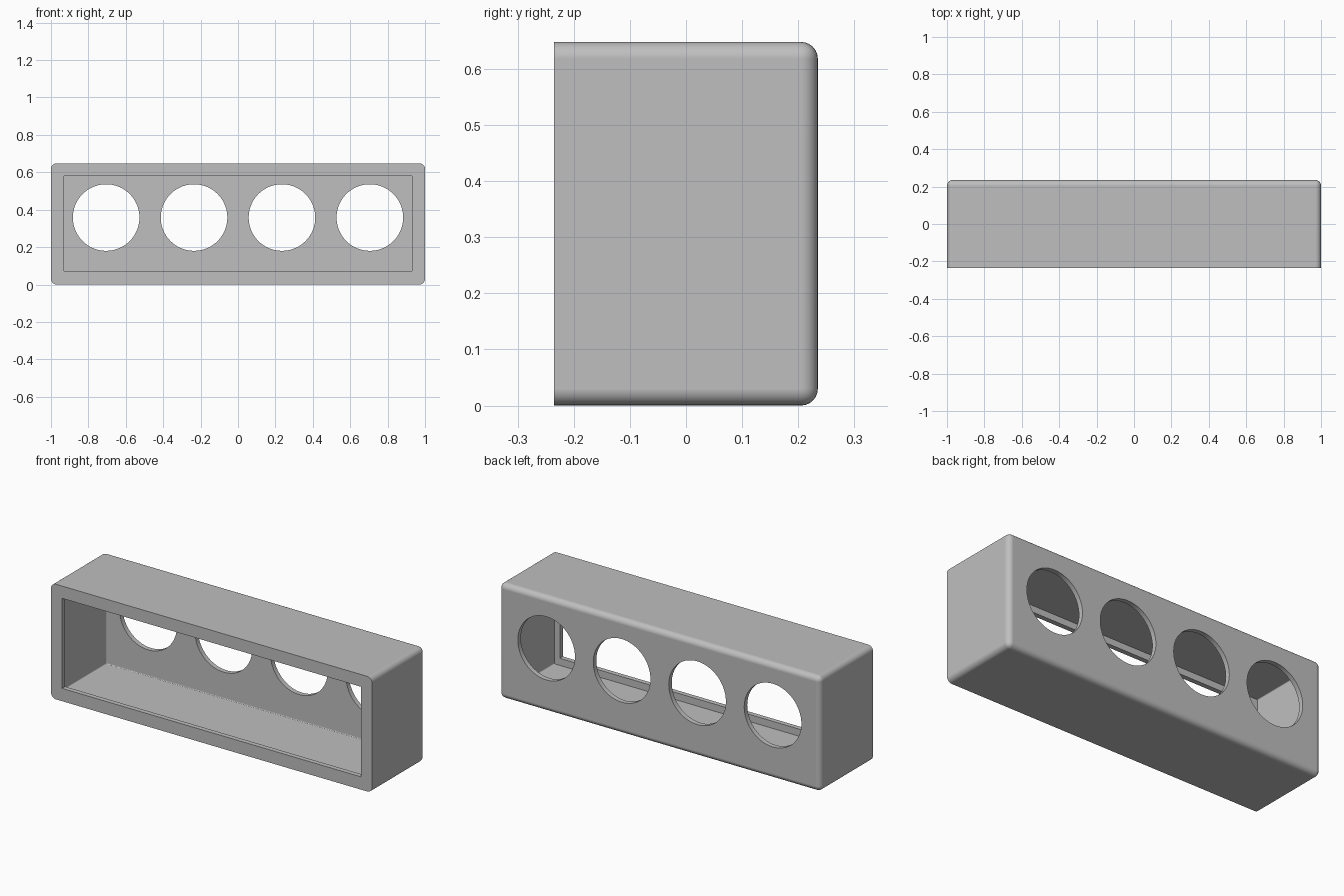
import bpy
import bmesh
import math
from mathutils import Matrix, Vector

cube = bpy.data.objects.get("Cube")
if cube:
    bpy.data.objects.remove(cube, do_unlink=True)

WIDTH, DEPTH, HEIGHT = 2.0, 0.47, 0.648
WALL = 0.035        # side, top and bottom shell
PLATE = 0.027       # back panel and front lip
FRAME = 0.069       # visible border around the front opening
HOLE_RADIUS, HOLE_Z, HOLE_STEP = 0.178, 0.358, 0.47

grey = bpy.data.materials.new("plain grey")
grey.use_nodes = True
colour = (0.52, 0.52, 0.52, 1)
grey.diffuse_color = colour
grey.node_tree.nodes["Principled BSDF"].inputs["Base Color"].default_value = colour


def add_object(name, bm):
    mesh = bpy.data.meshes.new(name)
    bmesh.ops.recalc_face_normals(bm, faces=bm.faces)
    bm.to_mesh(mesh)
    bm.free()
    obj = bpy.data.objects.new(name, mesh)
    bpy.context.collection.objects.link(obj)
    mesh.materials.append(grey)
    return obj


def rounded_box(name, low, high, radius=0, segments=6):
    """Box whose edges are all rounded except those around its front face."""
    low, high = Vector(low), Vector(high)
    bm = bmesh.new()
    place = Matrix.Translation((low + high) / 2) @ Matrix.Diagonal((high - low).to_4d())
    bmesh.ops.create_cube(bm, size=1, matrix=place)
    if radius:
        edges = [e for e in bm.edges
                 if any(v.co.y > low.y + radius for v in e.verts)]
        bmesh.ops.bevel(bm, geom=edges, offset=radius, segments=segments,
                        profile=0.5, affect='EDGES')
    return add_object(name, bm)


def cut(target, cutter):
    cutter.hide_render = True
    mod = target.modifiers.new("cut", 'BOOLEAN')
    mod.operation = 'DIFFERENCE'
    mod.solver = 'EXACT'
    mod.object = cutter
    with bpy.context.temp_override(object=target, active_object=target):
        bpy.ops.object.modifier_apply(modifier=mod.name)
    bpy.data.objects.remove(cutter, do_unlink=True)


# Outer housing
front, back = -DEPTH / 2, DEPTH / 2
housing = rounded_box("housing", (-WIDTH / 2, front, 0), (WIDTH / 2, back, HEIGHT), 0.03)
bpy.context.view_layer.objects.active = housing

# Hollow interior
side = WIDTH / 2 - WALL
cut(housing, rounded_box("cavity_cutter", (-side, front + PLATE, WALL - 0.003),
                         (side, back - PLATE, HEIGHT - WALL + 0.003), 0.005, 2))

# Front opening, smaller than the interior so a lip remains
side = WIDTH / 2 - FRAME
cut(housing, rounded_box("opening_cutter", (-side, front - 0.1, FRAME + 0.003),
                         (side, 0, HEIGHT - FRAME)))

# Row of four round holes in the back panel
for i in range(4):
    bm = bmesh.new()
    place = Matrix.Translation(((i - 1.5) * HOLE_STEP, back, HOLE_Z))
    bmesh.ops.create_cone(bm, cap_ends=True, segments=72, radius1=HOLE_RADIUS,
                          radius2=HOLE_RADIUS, depth=0.2,
                          matrix=place @ Matrix.Rotation(math.pi / 2, 4, 'X'))
    cut(housing, add_object("hole_cutter", bm))

# Smooth roundings with crisp rims and flat panels
bpy.ops.object.select_all(action='DESELECT')
housing.select_set(True)
bpy.context.view_layer.objects.active = housing
bpy.ops.object.shade_smooth_by_angle(angle=math.radians(50))
weighted = housing.modifiers.new("flat panels", 'WEIGHTED_NORMAL')
weighted.keep_sharp = True
